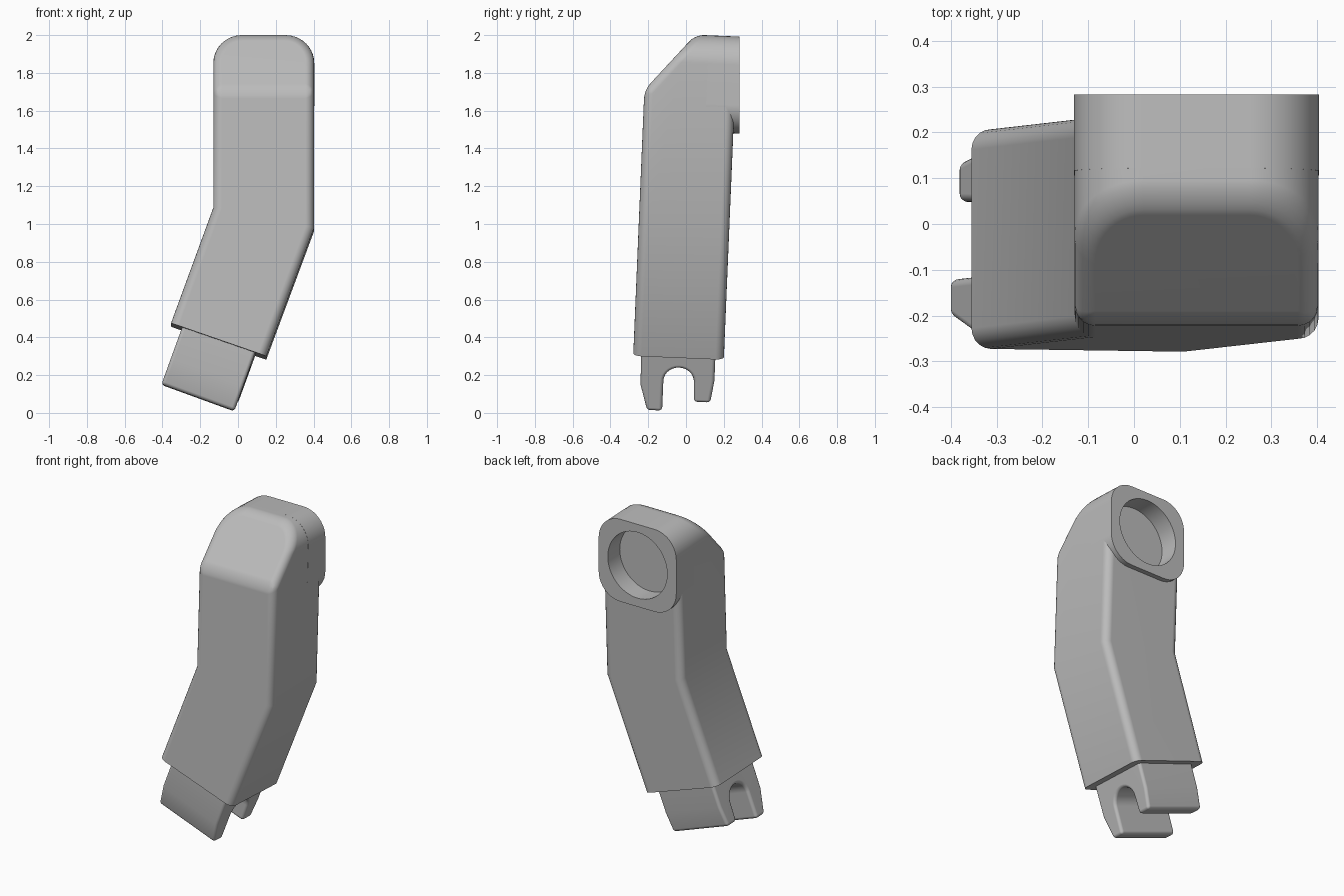
import bpy, bmesh
from math import sin, cos, pi, radians
from mathutils import Matrix, Vector

if "Cube" in bpy.data.objects:
    bpy.data.objects.remove(bpy.data.objects["Cube"])

grey = bpy.data.materials.new("plain grey")
grey.use_nodes = True
grey.diffuse_color = (0.5, 0.5, 0.5, 1)
grey.node_tree.nodes["Principled BSDF"].inputs["Base Color"].default_value = (0.5, 0.5, 0.5, 1)

# The whole arm leans slightly backwards
LEAN = (Matrix.Translation((0, 0, 1)) @ Matrix.Rotation(radians(-2.4), 4, "X")
        @ Matrix.Translation((0, 0, -1)))
LEFT, RIGHT, TOP, CORNER = -0.13, 0.403, 2.003, 0.15
FRONT, BACK = -0.25, 0.23


def arc(cx, cz, r, start, end, steps=10):
    angles = [radians(start + (end - start) * i / steps) for i in range(steps + 1)]
    return [(cx + r * cos(a), cz + r * sin(a)) for a in angles]


def prism(points, direction):
    bm = bmesh.new()
    face = bm.faces.new([bm.verts.new(p) for p in points])
    out = bmesh.ops.extrude_face_region(bm, geom=[face])
    moved = [v for v in out["geom"] if isinstance(v, bmesh.types.BMVert)]
    bmesh.ops.translate(bm, verts=moved, vec=direction)
    if not any(f.is_valid and set(f.verts).isdisjoint(moved) for f in bm.faces):
        bm.faces.new([v for v in bm.verts if v not in moved])
    bmesh.ops.recalc_face_normals(bm, faces=bm.faces)
    return bm


def slice_off(bm, point, normal):
    geom = bm.verts[:] + bm.edges[:] + bm.faces[:]
    out = bmesh.ops.bisect_plane(bm, geom=geom, plane_co=point, plane_no=normal, clear_outer=True)
    rim = [e for e in out["geom_cut"] if isinstance(e, bmesh.types.BMEdge)]
    bmesh.ops.contextual_create(bm, geom=rim)
    bmesh.ops.recalc_face_normals(bm, faces=bm.faces)


def round_edges(bm, width, segments, skip=None):
    edges = [e for e in bm.edges if len(e.link_faces) == 2
             and e.calc_face_angle() > radians(30)
             and not (skip and any(skip(f) for f in e.link_faces))]
    bmesh.ops.bevel(bm, geom=edges, offset=width, segments=segments, profile=0.5,
                    affect="EDGES", clamp_overlap=False)


def make_object(name, bm):
    mesh = bpy.data.meshes.new(name)
    bm.to_mesh(mesh)
    bm.free()
    ob = bpy.data.objects.new(name, mesh)
    bpy.context.collection.objects.link(ob)
    mesh.materials.append(grey)
    return ob


def finish(ob, cutter=None):
    bpy.ops.object.select_all(action="DESELECT")
    bpy.context.view_layer.objects.active = ob
    ob.select_set(True)
    if cutter:
        cut = ob.modifiers.new("socket cut", "BOOLEAN")
        cut.operation, cut.solver, cut.object = "DIFFERENCE", "EXACT", cutter
        bpy.ops.object.modifier_apply(modifier=cut.name)
    bpy.ops.object.shade_smooth_by_angle(angle=radians(32))
    weighted = ob.modifiers.new("weighted normals", "WEIGHTED_NORMAL")
    weighted.keep_sharp = True


# Bent sleeve with a sloped, rounded top
outline = ([(0.15, 0.29), (RIGHT, 0.97)]
           + arc(RIGHT - CORNER, TOP - CORNER, CORNER, 0, 90)
           + arc(LEFT + CORNER, TOP - CORNER, CORNER, 90, 180)
           + [(LEFT, 1.08), (-0.355, 0.465)])
bm = prism([(x, FRONT, z) for x, z in outline], (0, BACK - FRONT, 0))
slice_off(bm, (0, FRONT, 1.70), (0, -0.303, 0.258))
round_edges(bm, 0.045, 5, skip=lambda f: f.normal.z < -0.8)
bm.transform(LEAN)
sleeve = make_object("arm_sleeve", bm)

# Rounded square mount at the top of the back
x0, x1, z0 = LEFT - 0.001, RIGHT + 0.001, 1.49
plate = (arc(x1 - CORNER, z0 + CORNER, CORNER, -90, 0) + arc(x1 - CORNER, TOP - CORNER, CORNER, 0, 90)
         + arc(x0 + CORNER, TOP - CORNER, CORNER, 90, 180)
         + arc(x0 + CORNER, z0 + CORNER, CORNER, 180, 270))
bm = prism([(x, 0.08, z) for x, z in plate], (0, 0.3, 0))
bm.transform(LEAN)
slice_off(bm, (0, 0.283, 0), (0, 1, 0))
mount = make_object("shoulder_mount", bm)

# Round socket cut into the mount and the sleeve behind it
ring = arc((LEFT + RIGHT) / 2, 1.737, 0.205, 0, 352.5, 47)
socket = make_object("socket_cutter", prism([(x, 0.165, z) for x, z in ring], (0, 0.3, 0)))
socket.hide_render = True
finish(sleeve, socket)
finish(mount, socket)
bpy.data.objects.remove(socket)

# Forked tongue below the sleeve, drawn from the side and swept across
tilt = radians(20)
across = Vector((-cos(tilt), 0, sin(tilt)))
along = Vector((sin(tilt), 0, cos(tilt)))
start = Vector((-0.02, 0, 0.003))
fork = ([(-0.21, 0.40), (-0.205, 0.14), (-0.165, 0), (-0.085, 0)]
        + arc(-0.004, 0.165, 0.081, 180, 0, 14)
        + [(0.082, 0.057), (0.168, 0.057), (0.185, 0.18), (0.185, 0.40)])
bm = prism([start + along * w + Vector((0, y, 0)) for y, w in fork], across * 0.41)
round_edges(bm, 0.018, 4)
bm.transform(LEAN)
finish(make_object("forked_tongue", bm))
